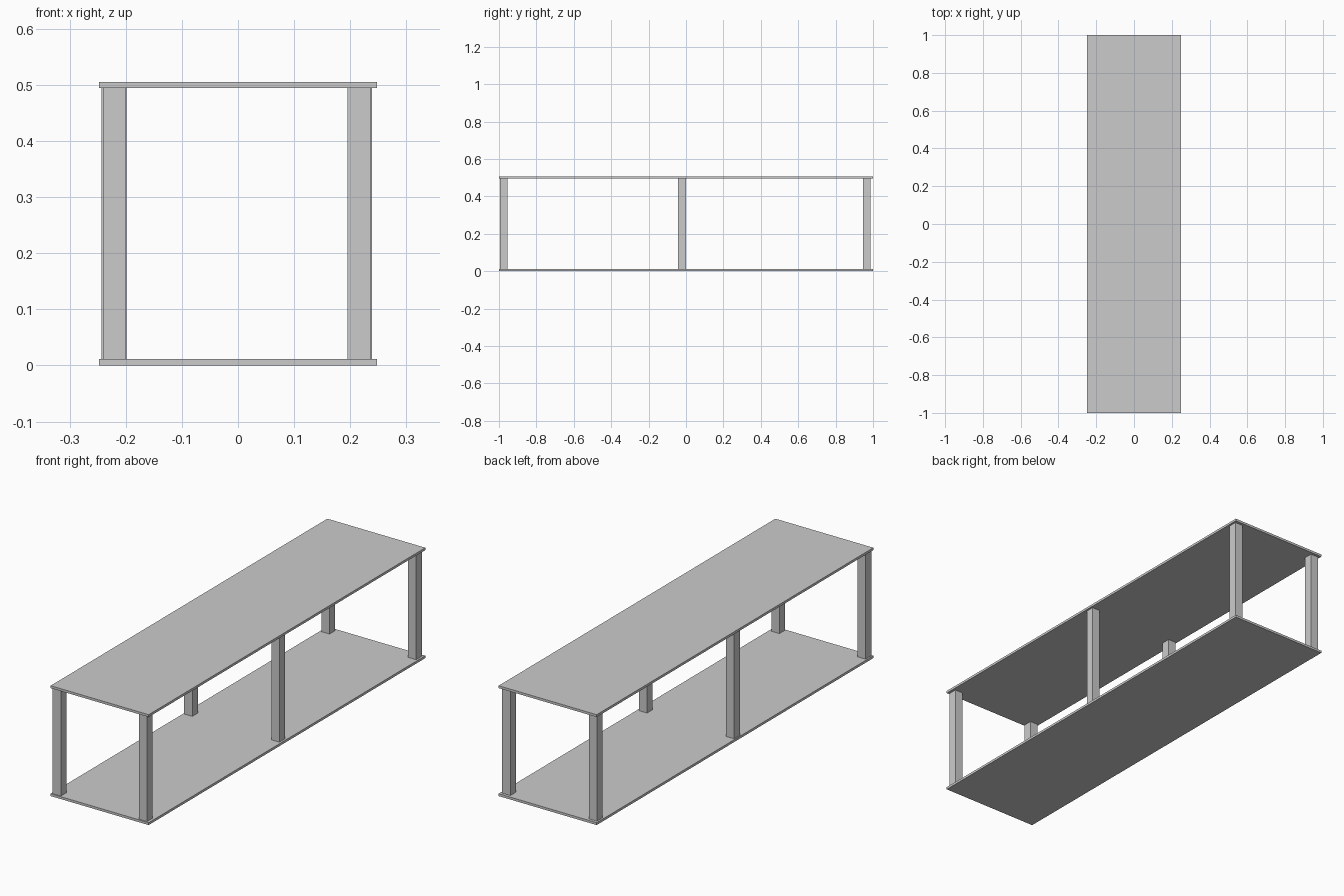
import bpy

if "Cube" in bpy.data.objects:
    bpy.data.objects.remove(bpy.data.objects["Cube"])


def box(name, x0, x1, y0, y1, z0, z1):
    """Axis-aligned box given by its extents."""
    bpy.ops.mesh.primitive_cube_add(size=1, location=((x0 + x1) / 2, (y0 + y1) / 2, (z0 + z1) / 2))
    ob = bpy.context.object
    ob.name = name
    ob.scale = (x1 - x0, y1 - y0, z1 - z0)
    bpy.ops.object.transform_apply(location=False, rotation=False, scale=True)
    return ob


HALF_W, THICK, TOP = 0.248, 0.011, 0.505
POST = 0.041

# Shelf boards
box("bottom_shelf", -HALF_W, HALF_W, -1, 1, 0, THICK)
box("top_shelf", -HALF_W, HALF_W, -1, 1, TOP - THICK, TOP)

# Six posts: slightly uneven positions (left x min, right x min, y min)
rows = {
    "front": (-0.241, 0.195, -0.995),
    "middle": (-0.243, 0.198, -0.042),
    "back": (-0.240, 0.198, 0.946),
}
for row, (left, right, y) in rows.items():
    for side, x in (("left", left), ("right", right)):
        box(f"{row}_{side}_post", x, x + POST, y, y + POST, THICK, TOP - THICK)
